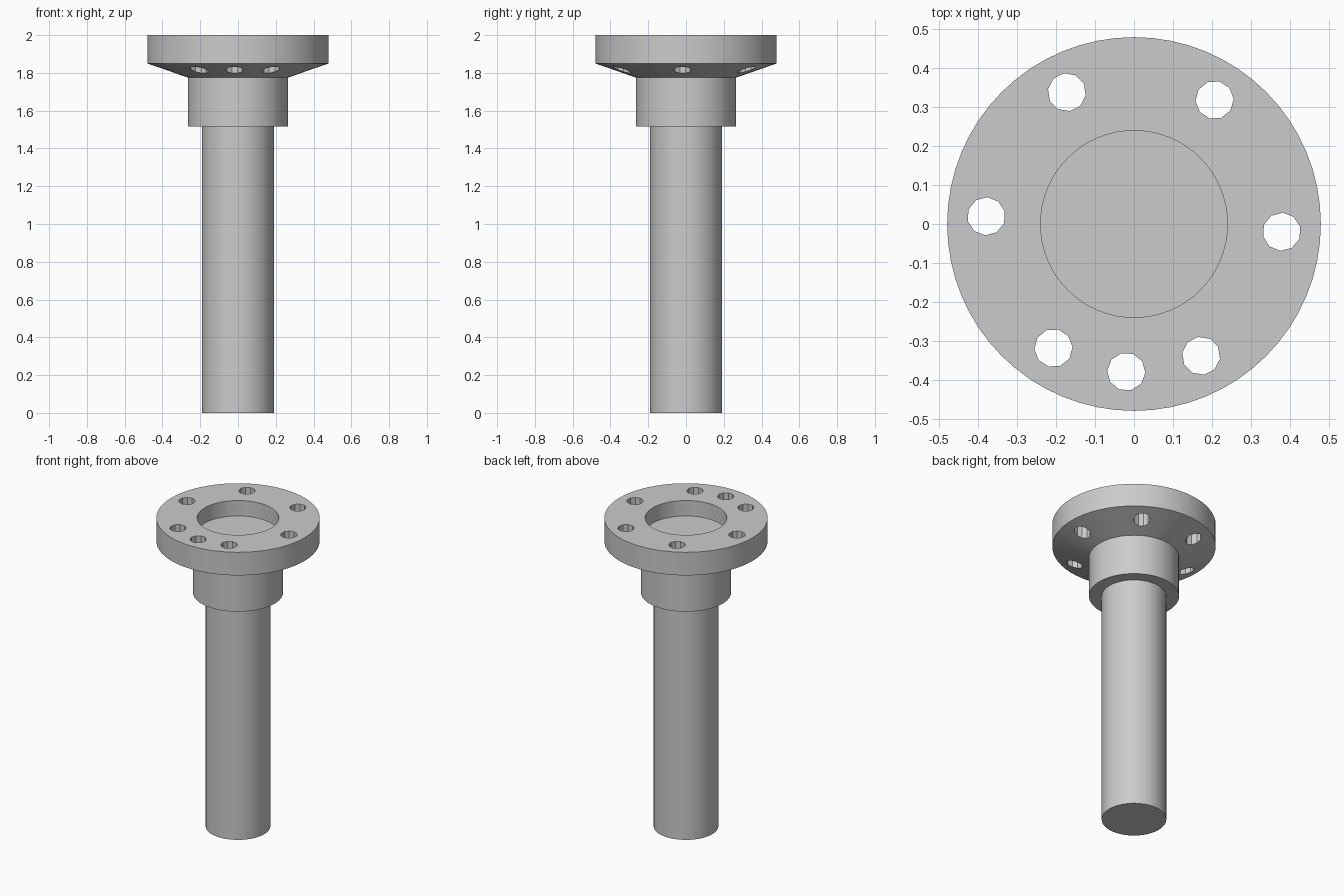
import bpy, bmesh, math
from mathutils import Matrix

if "Cube" in bpy.data.objects:
    bpy.data.objects.remove(bpy.data.objects["Cube"])

SEGMENTS = 64

grey = bpy.data.materials.new("plain grey")
grey.diffuse_color = (0.6, 0.6, 0.6, 1)
grey.use_nodes = True
grey.node_tree.nodes["Principled BSDF"].inputs["Base Color"].default_value = grey.diffuse_color


def make_object(name, bm):
    bmesh.ops.recalc_face_normals(bm, faces=bm.faces)
    mesh = bpy.data.meshes.new(name)
    bm.to_mesh(mesh)
    bm.free()
    mesh.materials.append(grey)
    obj = bpy.data.objects.new(name, mesh)
    bpy.context.collection.objects.link(obj)
    return obj


def lathe(name, profile):
    """Revolve (radius, z) rings and cap both ends."""
    bm = bmesh.new()
    rings = []
    for r, z in profile:
        rings.append([bm.verts.new((r * math.cos(2 * math.pi * i / SEGMENTS),
                                    r * math.sin(2 * math.pi * i / SEGMENTS), z))
                      for i in range(SEGMENTS)])
    for a, b in zip(rings, rings[1:]):
        for i in range(SEGMENTS):
            j = (i + 1) % SEGMENTS
            bm.faces.new((a[i], a[j], b[j], b[i]))
    bm.faces.new(rings[0])
    bm.faces.new(rings[-1])
    return make_object(name, bm)


# Shaft, collar, conical underside, flange and round recess in one turned body
body = lathe("flanged_shaft", [
    (0.19, 0), (0.19, 1.515),
    (0.265, 1.515), (0.265, 1.775),
    (0.48, 1.85), (0.48, 2.0),
    (0.24, 2.0), (0.24, 1.9),
])

# Ten-sided bolt holes: six evenly spaced plus one extra at the front
bm = bmesh.new()
for degrees in (57, 117, 177, 237, 267, 297, 357):
    place = (Matrix.Rotation(math.radians(degrees), 4, 'Z')
             @ Matrix.Translation((0.38, 0, 1.9)))
    bmesh.ops.create_cone(bm, cap_ends=True, segments=10, radius1=0.049,
                          radius2=0.049, depth=0.4, matrix=place)
cutter = make_object("bolt_hole_cutter", bm)
cutter.hide_render = True
cutter.hide_viewport = True

holes = body.modifiers.new("bolt holes", 'BOOLEAN')
holes.operation = 'DIFFERENCE'
holes.solver = 'EXACT'
holes.object = cutter

# Apply the holes, then smooth the round walls while keeping edges sharp
bpy.context.view_layer.objects.active = body
body.select_set(True)
bpy.ops.object.modifier_apply(modifier=holes.name)
bpy.data.objects.remove(cutter)
bpy.ops.object.shade_smooth_by_angle(angle=math.radians(15))
